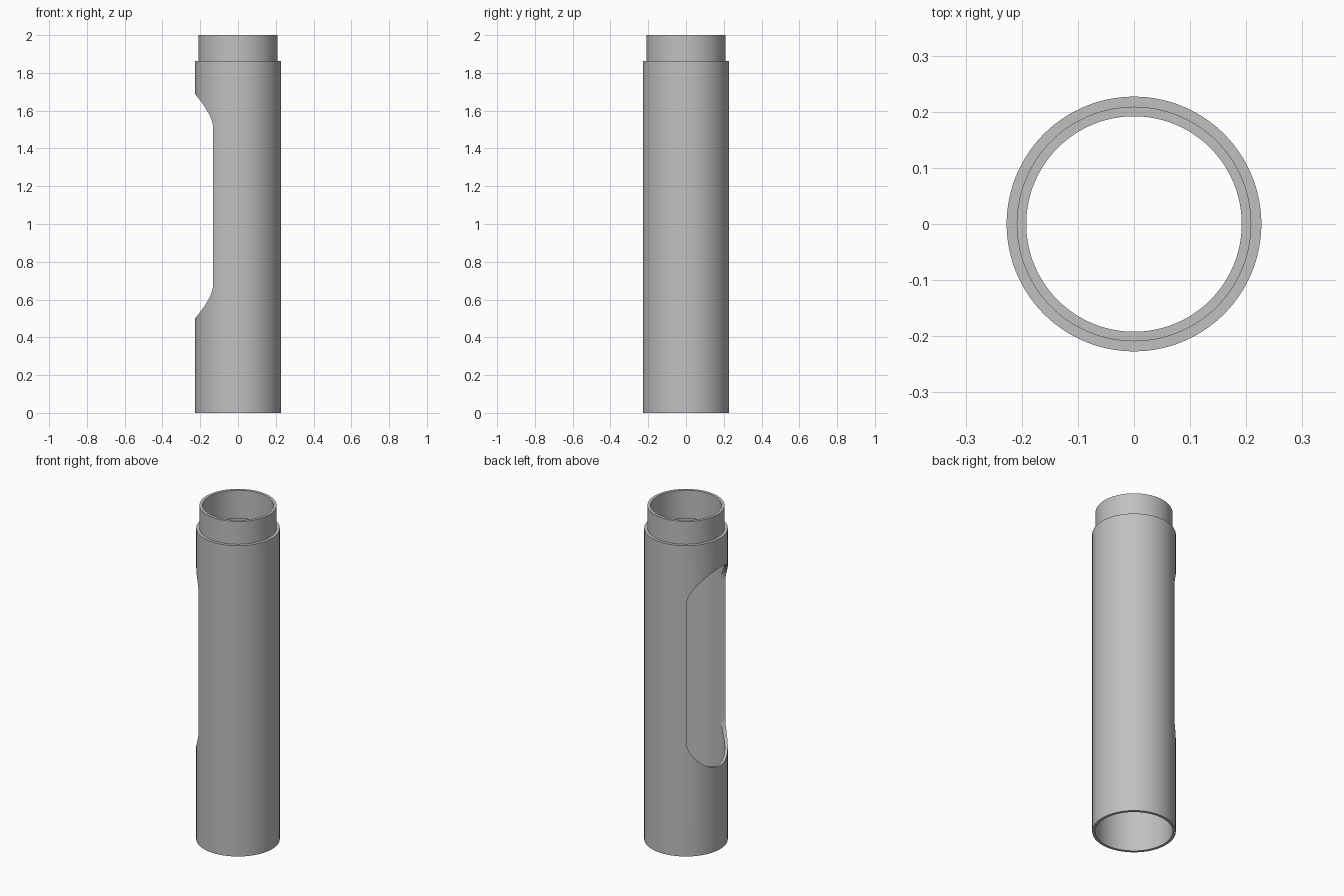
import bpy
import bmesh
import math

cube = bpy.data.objects.get("Cube")
if cube:
    bpy.data.objects.remove(cube, do_unlink=True)

SEGMENTS = 128
OUTER, BORE = 0.227, 0.211
NECK, NECK_BORE = 0.209, 0.192
SHOULDER, LEDGE, TOP = 1.863, 1.83, 2.0
SLOT_HALF, SLOT_LOW, SLOT_HIGH = 0.185, 0.5, 1.688

# Single grey material
grey = bpy.data.materials.new("plain grey")
grey.use_nodes = True
colour = (0.53, 0.53, 0.53, 1)
grey.diffuse_color = colour
grey.node_tree.nodes["Principled BSDF"].inputs["Base Color"].default_value = colour


def make_object(name, bm):
    bmesh.ops.recalc_face_normals(bm, faces=bm.faces)
    mesh = bpy.data.meshes.new(name)
    bm.to_mesh(mesh)
    bm.free()
    obj = bpy.data.objects.new(name, mesh)
    bpy.context.collection.objects.link(obj)
    mesh.materials.append(grey)
    return obj


def lathe(name, profile):
    """Turn a closed (radius, height) profile around the z axis."""
    bm = bmesh.new()
    rings = []
    for i in range(SEGMENTS):
        a = math.tau * i / SEGMENTS
        rings.append([bm.verts.new((r * math.cos(a), r * math.sin(a), z))
                      for r, z in profile])
    for i, ring in enumerate(rings):
        after = rings[(i + 1) % SEGMENTS]
        for j in range(len(profile)):
            k = (j + 1) % len(profile)
            bm.faces.new((ring[j], after[j], after[k], ring[k]))
    return make_object(name, bm)


def slot_cutter(steps=40):
    """Round-ended prism reaching into the tube from the -x side."""
    bm = bmesh.new()
    outline = []
    for centre, start in ((SLOT_HIGH - SLOT_HALF, 0), (SLOT_LOW + SLOT_HALF, math.pi)):
        for i in range(steps + 1):
            a = start + math.pi * i / steps
            outline.append((SLOT_HALF * math.cos(a), centre + SLOT_HALF * math.sin(a)))
    face = bm.faces.new([bm.verts.new((-0.4, y, z)) for y, z in outline])
    extruded = bmesh.ops.extrude_face_region(bm, geom=[face], use_keep_orig=True)
    moved = [v for v in extruded["geom"] if isinstance(v, bmesh.types.BMVert)]
    bmesh.ops.translate(bm, verts=moved, vec=(0.4, 0, 0))
    return make_object("slot_cutter", bm)


# Hollow tube with a narrower neck
tube = lathe("slotted_tube", [
    (OUTER, 0), (OUTER, SHOULDER), (NECK, SHOULDER), (NECK, TOP),
    (NECK_BORE, TOP), (NECK_BORE, LEDGE), (BORE, LEDGE), (BORE, 0)])

# Long side window
cutter = slot_cutter()
cutter.hide_render = True
cut = tube.modifiers.new("side_slot", 'BOOLEAN')
cut.operation = 'DIFFERENCE'
cut.solver = 'EXACT'
cut.object = cutter

bpy.ops.object.select_all(action='DESELECT')
tube.select_set(True)
bpy.context.view_layer.objects.active = tube
bpy.ops.object.modifier_apply(modifier=cut.name)
bpy.data.objects.remove(cutter, do_unlink=True)
bpy.ops.object.shade_smooth_by_angle(angle=math.radians(30))
